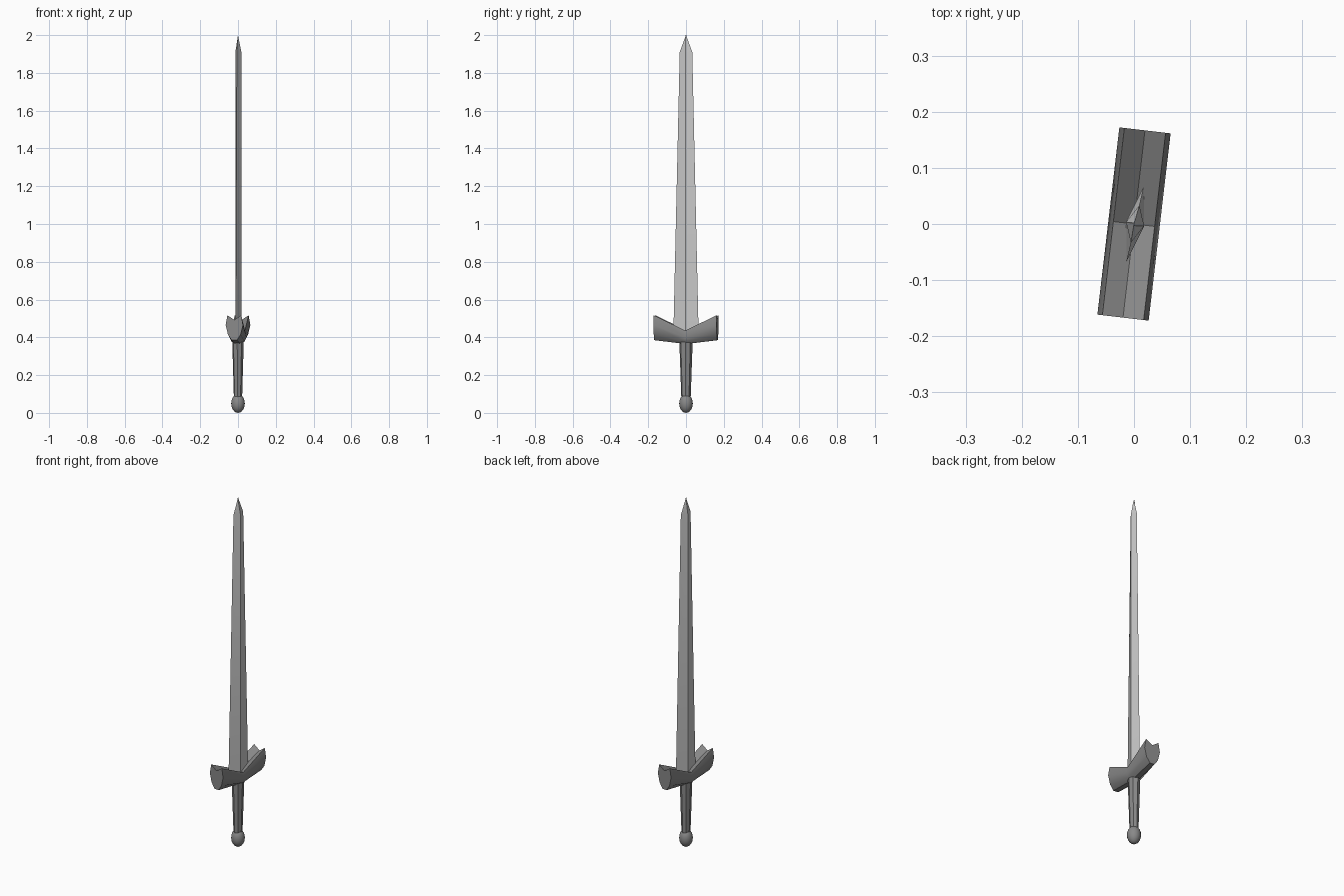
import bpy, bmesh, math
from mathutils import Matrix

if "Cube" in bpy.data.objects:
    bpy.data.objects.remove(bpy.data.objects["Cube"])

dark = bpy.data.materials.new("dark_metal")
dark.diffuse_color = (0.25, 0.25, 0.25, 1)
dark.use_nodes = True
dark.node_tree.nodes["Principled BSDF"].inputs["Base Color"].default_value = dark.diffuse_color


def finish(obj, mat=None):
    """Smooth shallow angles, keep hard edges, add an optional material."""
    bpy.ops.object.select_all(action='DESELECT')
    obj.select_set(True)
    bpy.context.view_layer.objects.active = obj
    bpy.ops.object.shade_smooth_by_angle(angle=math.radians(32))
    if mat:
        obj.data.materials.append(mat)


def loft(name, rings, turn=0.0, mat=None):
    """Skin a list of equal-length rings, cap both ends and turn about z."""
    bm = bmesh.new()
    loops = [[bm.verts.new(p) for p in ring] for ring in rings]
    n = len(loops[0])
    for a, b in zip(loops, loops[1:]):
        for i in range(n):
            j = (i + 1) % n
            bm.faces.new((a[i], a[j], b[j], b[i]))
    bm.faces.new(loops[0])
    bm.faces.new(loops[-1])
    bmesh.ops.rotate(bm, verts=bm.verts, cent=(0, 0, 0),
                     matrix=Matrix.Rotation(math.radians(turn), 3, 'Z'))
    bmesh.ops.recalc_face_normals(bm, faces=bm.faces)
    mesh = bpy.data.meshes.new(name)
    bm.to_mesh(mesh)
    bm.free()
    obj = bpy.data.objects.new(name, mesh)
    bpy.context.collection.objects.link(obj)
    finish(obj, mat)
    return obj


def ellipse(rx, ry, z, n):
    return [(rx * math.cos(2 * math.pi * i / n),
             ry * math.sin(2 * math.pi * i / n), z) for i in range(n)]


# Blade: long diamond section with a short pointed tip
blade = loft("blade", [ellipse(0.0165, w, z, 4) for w, z in
                       ((0.069, 0.40), (0.034, 1.91), (0.0005, 2.0))], turn=-13)
for v in blade.data.vertices:
    v.co.x += 0.002 if v.co.z < 1.95 else -v.co.x

# Crossguard: grooved shield section, swept upwards at both ends
# each row: half width, height at the ends, height at the middle
half = [(0.037, 0.517, 0.436), (0.046, 0.465, 0.400),
        (0.034, 0.415, 0.376), (0.014, 0.385, 0.365)]
section = ([(0, 0.492, 0.425)] + half
           + [(-u, e, m) for u, e, m in reversed(half)])
loft("crossguard", [[(u, y, e if y else m) for u, e, m in section]
                    for y in (-0.168, 0, 0.168)], turn=-6.7, mat=dark)

# Grip: faceted taper
loft("grip", [ellipse(0.022, 0.025, 0.08, 8),
              ellipse(0.031, 0.036, 0.39, 8)], turn=-6.7, mat=dark)

# Pommel: egg-shaped ball
bpy.ops.mesh.primitive_uv_sphere_add(segments=16, ring_count=10, radius=1,
                                     location=(0, 0, 0.05))
pommel = bpy.context.object
pommel.name = "pommel"
pommel.scale = (0.036, 0.036, 0.05)
finish(pommel, dark)
